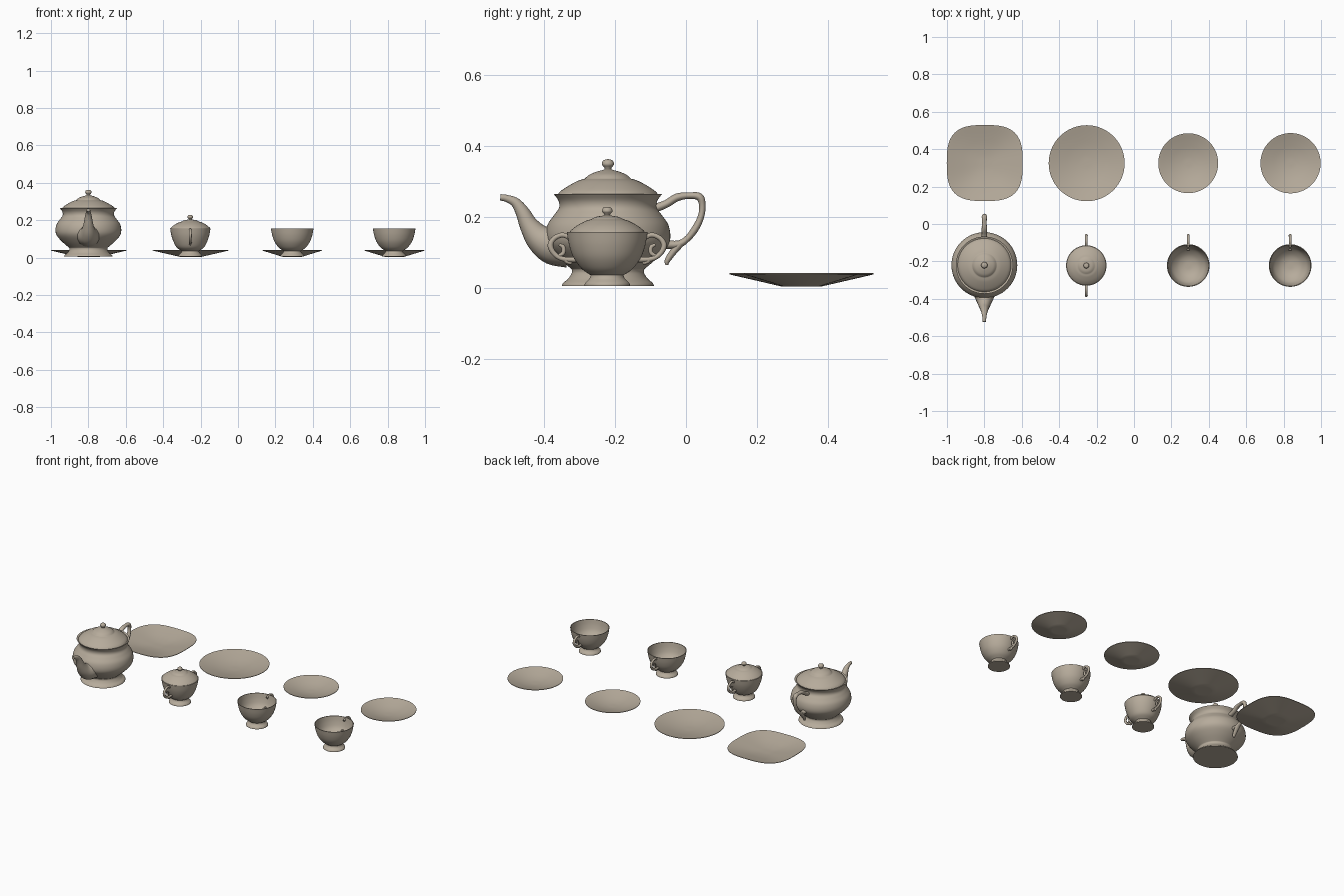
import bpy, bmesh, math
from mathutils import Vector

cube = bpy.data.objects.get("Cube")
if cube:
    bpy.data.objects.remove(cube)

clay = bpy.data.materials.new("warm_grey_ceramic")
clay.use_nodes = True
COLOR = (0.47, 0.41, 0.33, 1)
clay.diffuse_color = COLOR
clay.node_tree.nodes["Principled BSDF"].inputs["Base Color"].default_value = COLOR


def finish(bm, name, centre, angle=40):
    bmesh.ops.remove_doubles(bm, verts=bm.verts, dist=1e-5)
    bmesh.ops.recalc_face_normals(bm, faces=bm.faces)
    mesh = bpy.data.meshes.new(name)
    bm.to_mesh(mesh)
    bm.free()
    mesh.materials.append(clay)
    obj = bpy.data.objects.new(name, mesh)
    obj.location = (*centre, 0)
    bpy.context.collection.objects.link(obj)
    bpy.ops.object.select_all(action="DESELECT")
    obj.select_set(True)
    bpy.context.view_layer.objects.active = obj
    bpy.ops.object.shade_smooth_by_angle(angle=math.radians(angle))
    return obj


def smooth_path(points, steps=5):
    """Catmull-Rom interpolation through tuples of any length."""
    pts = [Vector(p) for p in points]
    pts = [pts[0]] + pts + [pts[-1]]
    out = []
    for a, b, c, d in zip(pts, pts[1:], pts[2:], pts[3:]):
        for i in range(steps):
            t = i / steps
            out.append(0.5 * (2 * b + (c - a) * t + (2 * a - 5 * b + 4 * c - d) * t * t
                              + (3 * b - a - 3 * c + d) * t ** 3))
    return out + [pts[-1]]


def bridge(bm, rings):
    n = len(rings[0])
    for low, high in zip(rings, rings[1:]):
        for i in range(n):
            j = (i + 1) % n
            bm.faces.new((low[i], low[j], high[j], high[i]))


def lathe(name, centre, *curves, power=2, sides=64):
    """Turn smooth profile runs (radius, height); power above 2 squares the outline."""
    bm = bmesh.new()
    rings = []
    for r, z in [p for curve in curves for p in smooth_path(curve)]:
        ring = []
        for i in range(sides):
            a = 2 * math.pi * i / sides
            c, s = math.cos(a), math.sin(a)
            k = max(r, 0) / (abs(c) ** power + abs(s) ** power) ** (1 / power)
            ring.append(bm.verts.new((k * c, k * s, z)))
        rings.append(ring)
    bridge(bm, rings)
    bmesh.ops.dissolve_degenerate(bm, dist=1e-5, edges=bm.edges)
    return finish(bm, name, centre)


def sweep(name, centre, points, direction=1, width=1, sides=16):
    """Tube through (outward, height, radius) points in the plane x = 0."""
    path = smooth_path([(p[0] * direction, p[1], p[2]) for p in points])
    bm = bmesh.new()
    rings = []
    for k, (y, z, r) in enumerate(path):
        before, after = path[max(k - 1, 0)], path[min(k + 1, len(path) - 1)]
        tangent = Vector((0, after[0] - before[0], after[1] - before[1])).normalized()
        normal = Vector((0, -tangent.z, tangent.y))
        ring = []
        for i in range(sides):
            a = 2 * math.pi * i / sides
            offset = normal * math.sin(a) * r + Vector((math.cos(a) * r * width, 0, 0))
            ring.append(bm.verts.new(Vector((0, y, z)) + offset))
        rings.append(ring)
    bridge(bm, rings)
    for ring in (rings[0], rings[-1]):
        bm.faces.new(ring)
    return finish(bm, name, centre)


def small_handle(name, centre, direction):
    """Scrolled ear with an inner curl and a thumb spur."""
    sweep(name, centre, [(.10, .138, .007), (.125, .149, .007), (.15, .139, .007),
                         (.16, .118, .008), (.147, .094, .007), (.122, .081, .007),
                         (.08, .08, .008)], direction)
    sweep(name + "_curl", centre, [(.14, .089, .005), (.124, .098, .006), (.124, .115, .006),
                                   (.136, .122, .004)], direction)
    sweep(name + "_spur", centre, [(.12, .082, .007), (.112, .073, .006), (.1, .069, .003)],
          direction)


# Teapot
pot = (-.8, -.22)
lathe("teapot_body", pot,
      [(0, .006), (.13, .006)],
      [(.13, .006), (.126, .014), (.112, .026), (.102, .042), (.102, .052)],
      [(.104, .054), (.14, .085), (.168, .117), (.176, .145), (.17, .178), (.152, .205),
       (.138, .225), (.139, .245), (.153, .265)],
      [(.153, .265), (.138, .258), (.13, .25)])
lathe("teapot_lid", pot,
      [(.144, .259), (.134, .272), (.112, .287), (.088, .300), (.072, .306)],
      [(.066, .307), (.052, .319), (.03, .328), (.012, .333), (.01, .338), (.017, .348),
       (.013, .359), (0, .363)])
sweep("teapot_spout", pot,
      [(.12, .125, .068), (.16, .125, .058), (.195, .142, .04), (.222, .176, .027),
       (.24, .212, .02), (.26, .24, .014), (.285, .252, .01), (.303, .255, .009)], -1)
sweep("teapot_handle", pot,
      [(.135, .225, .012), (.165, .237, .011), (.195, .255, .011), (.23, .26, .009),
       (.258, .256, .011), (.266, .232, .009), (.262, .2, .009), (.245, .165, .01),
       (.222, .137, .009), (.195, .122, .011), (.15, .124, .013)], width=1.3)
sweep("teapot_handle_spur", pot,
      [(.205, .126, .011), (.186, .104, .01), (.168, .078, .008), (.166, .064, .004)], width=1.3)

# Bowl shape shared by the sugar bowl and cups
foot = [(.064, .006), (.062, .014), (.05, .026), (.046, .036)]


def bowl(name, centre, rim):
    outside = [(.05, .038), (.073, .055), (rim * .83, .085), (rim * .94, .12), (rim, .157)]
    inside = [(rim - .004, .157), (rim * .9, .12), (rim * .78, .087), (.06, .06), (.03, .048),
              (0, .046)]
    lathe(name, centre, [(0, .006), (.064, .006)], foot, outside, inside)


# Sugar bowl
sugar = (-.255, -.222)
bowl("sugar_bowl", sugar, .108)
lathe("sugar_lid", sugar,
      [(.104, .154), (.104, .16), (.086, .175), (.062, .188), (.05, .192)],
      [(.046, .193), (.032, .2), (.01, .204), (.009, .208), (.015, .216), (.011, .226),
       (0, .228)])
small_handle("sugar_back_handle", sugar, 1)
small_handle("sugar_front_handle", sugar, -1)

# Cups with saucers
for side, x in (("right", .29), ("left", .835)):
    cup = (x, -.222)
    bowl(side + "_cup", cup, .114)
    small_handle(side + "_cup_handle", cup, 1)


def dish(name, centre, radius, power=2):
    base = .056 if radius > .18 else .05
    lathe(name, centre,
          [(0, .004), (base, .004)],
          [(base, .004), (radius, .038)],
          [(radius, .041), (radius * .97, .04), (radius * .72, .028), (radius * .45, .017),
           (radius * .2, .011), (0, .01)], power=power)


dish("square_plate", (-.798, .326), .203, 3)
dish("round_plate", (-.253, .325), .203)
dish("right_saucer", (.29, .325), .16)
dish("left_saucer", (.837, .325), .161)
